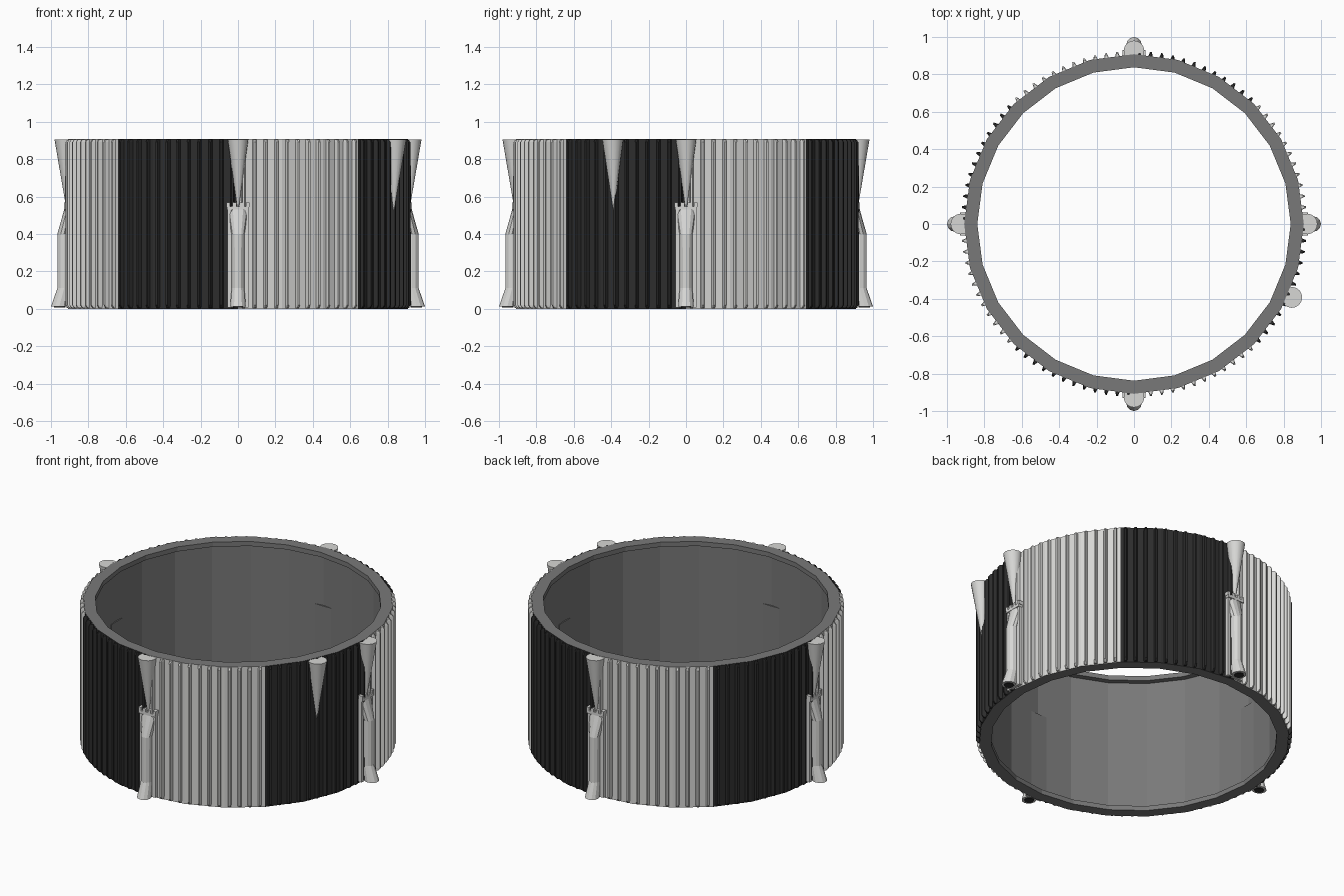
import bpy, math
from math import sin, cos, pi, radians

if "Cube" in bpy.data.objects:
    bpy.data.objects.remove(bpy.data.objects["Cube"])

H = 0.907  # ring height


def material(name, v, b=None):
    m = bpy.data.materials.new(name)
    m.diffuse_color = (v, v, b if b is not None else v, 1)
    m.use_nodes = True
    m.node_tree.nodes["Principled BSDF"].inputs["Base Color"].default_value = m.diffuse_color
    return m


LIGHT = material("light_stone", 0.68, 0.665)
DARK = material("black", 0.026)
GREY = material("mid_grey", 0.19)
MATS = [LIGHT, DARK, GREY]


def make(name, verts, faces, idx=None, mat=0):
    me = bpy.data.meshes.new(name)
    me.from_pydata(verts, [], faces)
    for m in MATS:
        me.materials.append(m)
    for i, p in enumerate(me.polygons):
        p.material_index = idx[i] if idx else mat
    ob = bpy.data.objects.new(name, me)
    bpy.context.collection.objects.link(ob)
    return ob


def place(r, t, z, ang):
    """Radial distance, sideways offset and height, turned to an angle."""
    return (r * cos(ang) - t * sin(ang), r * sin(ang) + t * cos(ang), z)


def loft(rings):
    """Vertices and faces of a capped loft through equal-length rings."""
    n = len(rings[0])
    verts = [v for r in rings for v in r]
    faces = [tuple(reversed(range(n)))]
    for k in range(len(rings) - 1):
        for i in range(n):
            j = (i + 1) % n
            faces.append((k * n + i, k * n + j, (k + 1) * n + j, (k + 1) * n + i))
    faces.append(tuple(range((len(rings) - 1) * n, len(rings) * n)))
    return verts, faces


def ellipse_ring(c, rr, rt, z, ang, n=12):
    return [place(c + rr * cos(2 * pi * i / n), rt * sin(2 * pi * i / n), z, ang)
            for i in range(n)]


def box(r0, r1, t0, t1, z0, z1, ang):
    q = [(r0, t0), (r1, t0), (r1, t1), (r0, t1)]
    return loft([[place(r, t, z, ang) for r, t in q] for z in (z0, z1)])


def join(parts):
    verts, faces = [], []
    for v, f in parts:
        o = len(verts)
        verts += v
        faces += [tuple(i + o for i in q) for q in f]
    return verts, faces


# 24-sided hollow band with an inner lip at top and bottom;
# outside panels alternate light and black every 45 degrees
N, LIP, WALL = 24, 0.03, 0.873
profile = [(0.838, 0), (0.908, 0), (0.908, H), (0.838, H),
           (0.838, H - LIP), (WALL, H - LIP), (WALL, LIP), (0.838, LIP)]
P = len(profile)
verts = [place(r, 0, z, 2 * pi * i / N) for i in range(N) for r, z in profile]
faces, idx = [], []
for i in range(N):
    j = (i + 1) % N
    for k in range(P):
        l = (k + 1) % P
        faces.append((i * P + k, j * P + k, j * P + l, i * P + l))
        idx.append((i // 3) % 2 if k == 1 else 2)
make("band", verts, faces, idx)

# vertical ribs, twelve per panel, coloured like their panel
for s in range(8):
    parts = []
    for k in range(12):
        a = radians(45 * s + 3.75 * (k + 0.5))
        rings = []
        for z, out in ((0.004, 0.913), (0.02, 0.925), (H - 0.016, 0.925), (H - 0.002, 0.915)):
            q = [(0.885, -0.016), (out, -0.005), (out, 0.005), (0.885, 0.016)]
            rings.append([place(r, t, z, a) for r, t in q])
        parts.append(loft(rings))
    make(f"ribs_{s}", *join(parts), mat=s % 2)

# towers at the four quarters
for s in range(4):
    a = s * pi / 2
    make(f"tower_plate_{s}", *box(0.88, 0.922, -0.056, 0.056, 0.008, 0.53, a))
    # back of the plate, just showing inside the band
    make(f"tower_back_{s}", *box(0.864, 0.881, -0.058, 0.058, LIP, 0.55, a), mat=2)
    rings = [ellipse_ring(c, rr, rt, z, a) for z, c, rr, rt in (
        (0.012, 0.955, 0.045, 0.042),
        (0.11, 0.93, 0.036, 0.034),
        (0.40, 0.93, 0.036, 0.035),
        (0.535, 0.90, 0.028, 0.056))]
    make(f"tower_column_{s}", *loft(rings))
    make(f"tower_base_hole_{s}",
         *loft([ellipse_ring(0.955, 0.03, 0.028, z, a) for z in (0.008, 0.013)]), mat=1)
    # crown with four merlons
    parts = [box(0.88, 0.93, -0.058, 0.058, 0.53, 0.548, a)]
    for t in (-0.052, -0.018, 0.018, 0.052):
        parts.append(box(0.89, 0.93, t - 0.009, t + 0.009, 0.545, 0.568, a))
    make(f"tower_crown_{s}", *join(parts))


def cone(name, ang, c, r):
    """Upside-down cone whose flat top sits level with the rim."""
    rings = [ellipse_ring(c - 0.012, 0.003, 0.003, 0.53, ang, 16),
             ellipse_ring(c, r, r, H - 0.002, ang, 16)]
    return make(name, *loft(rings))


cones = [cone(f"cone_{s}", s * pi / 2, 0.926, 0.055) for s in range(4)]
cones.append(cone("extra_cone", math.atan2(-0.39, 0.838), 0.93, 0.056))

# smooth the round cones, keeping their rims sharp
bpy.ops.object.select_all(action='DESELECT')
for ob in cones:
    ob.select_set(True)
bpy.context.view_layer.objects.active = cones[0]
bpy.ops.object.shade_smooth_by_angle(angle=radians(35))
